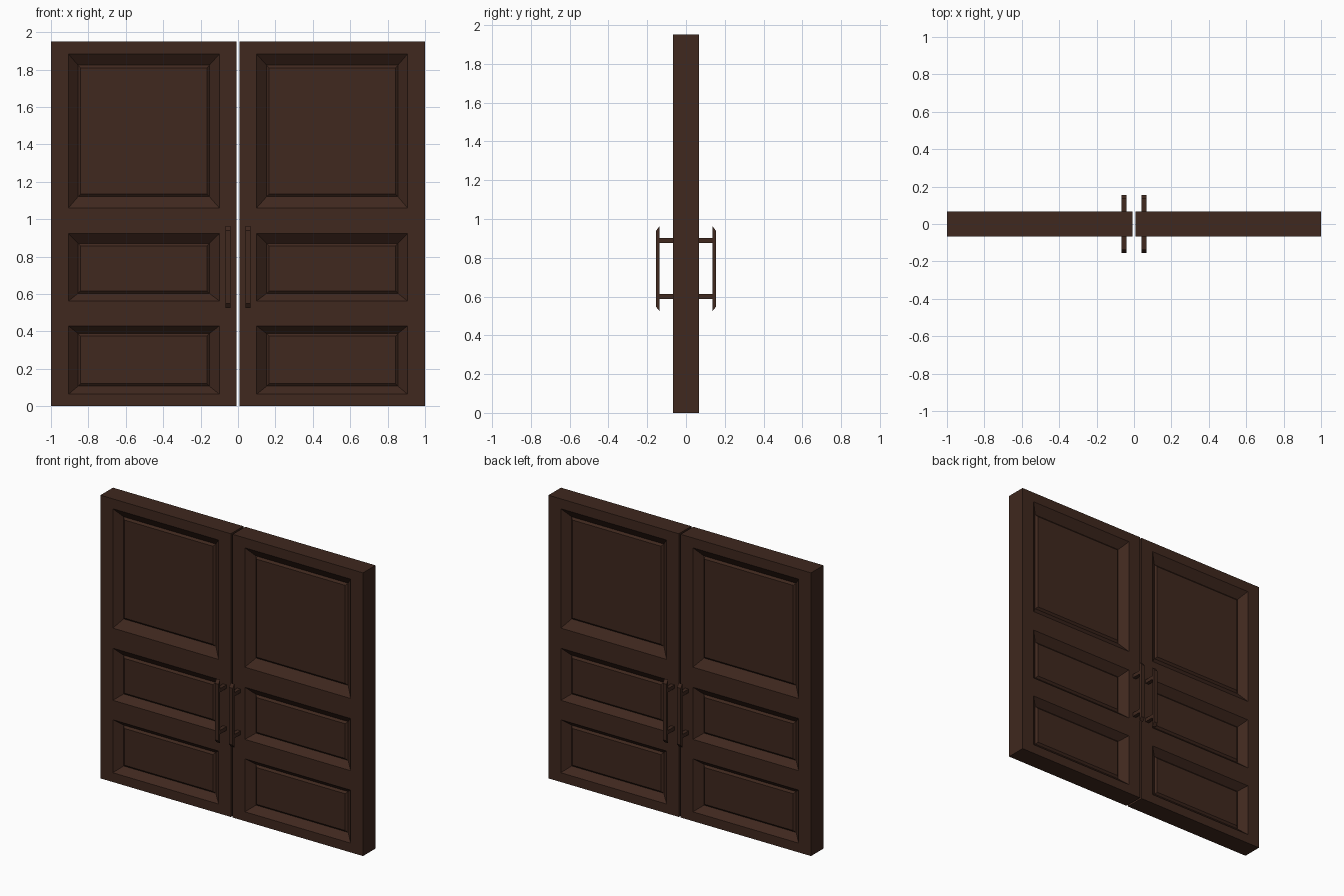
import bpy, bmesh

if "Cube" in bpy.data.objects:
    bpy.data.objects.remove(bpy.data.objects["Cube"])

wood = bpy.data.materials.new("dark_wood")
wood.diffuse_color = (0.05, 0.021, 0.013, 1)
wood.use_nodes = True
wood.node_tree.nodes["Principled BSDF"].inputs["Base Color"].default_value = wood.diffuse_color

T = 0.068                                   # half thickness of a leaf
XS = [0.007, 0.10, 0.906, 1.0]              # stile edges
ZS = [0, 0.064, 0.429, 0.563, 0.922, 1.06, 1.882, 1.95]   # rail edges
# groove rectangle (z low, z high) inside each panel opening, keyed by rail row
GROOVES = {1: (0.107, 0.388), 3: (0.603, 0.870), 5: (1.12, 1.823)}
GX = (0.153, 0.855)


def finish(name, bm):
    bmesh.ops.remove_doubles(bm, verts=bm.verts, dist=1e-5)
    bmesh.ops.recalc_face_normals(bm, faces=bm.faces)
    me = bpy.data.meshes.new(name)
    bm.to_mesh(me)
    bm.free()
    me.materials.append(wood)
    ob = bpy.data.objects.new(name, me)
    bpy.context.collection.objects.link(ob)
    return ob


def face(bm, pts):
    return bm.faces.new([bm.verts.new(p) for p in pts])


def rect(x0, x1, z0, z1, y):
    return [(x0, y, z0), (x1, y, z0), (x1, y, z1), (x0, y, z1)]


def panel(bm, s, x0, x1, z0, z1, groove):
    # sloped moulding down to a groove, then a slightly raised field
    gx0, gx1 = GX
    gz0, gz1 = groove
    f = 0.014
    rings = [rect(x0, x1, z0, z1, s * T),
             rect(gx0, gx1, gz0, gz1, s * (T - 0.045)),
             rect(gx0 + f, gx1 - f, gz0 + f, gz1 - f, s * (T - 0.033))]
    for a, b in zip(rings, rings[1:]):
        for i in range(4):
            j = (i + 1) % 4
            face(bm, [a[i], a[j], b[j], b[i]])
    face(bm, rings[-1])


def door_leaf(name, side):
    bm = bmesh.new()
    for s in (-1, 1):
        for i in range(3):
            for k in range(7):
                cell = (XS[i], XS[i + 1], ZS[k], ZS[k + 1])
                if i == 1 and k in GROOVES:
                    panel(bm, s, *cell, GROOVES[k])
                else:
                    face(bm, rect(*cell, s * T))
    # leaf edges
    for x in (XS[0], XS[-1]):
        for a, b in zip(ZS, ZS[1:]):
            face(bm, [(x, -T, a), (x, T, a), (x, T, b), (x, -T, b)])
    for z in (ZS[0], ZS[-1]):
        for a, b in zip(XS, XS[1:]):
            face(bm, [(a, -T, z), (b, -T, z), (b, T, z), (a, T, z)])
    for v in bm.verts:
        v.co.x *= side
    finish(name, bm)


def prism(bm, profile, x0, x1):
    # extrude a (y, z) profile along x
    face(bm, [(x0, y, z) for y, z in profile])
    face(bm, [(x1, y, z) for y, z in profile])
    for (ya, za), (yb, zb) in zip(profile, profile[1:] + profile[:1]):
        face(bm, [(x0, ya, za), (x1, ya, za), (x1, yb, zb), (x0, yb, zb)])


def handle(name, side, s):
    x0, x1 = side * 0.040, side * 0.068
    # grip bar with slanted ends
    bm = bmesh.new()
    prism(bm, [(s * 0.137, 0.525), (s * 0.155, 0.548),
               (s * 0.155, 0.938), (s * 0.137, 0.962)], x0, x1)
    finish(name + "_bar", bm)
    # standoffs joining the bar to the leaf
    for label, z in (("lower", 0.600), ("upper", 0.888)):
        bm = bmesh.new()
        prism(bm, [(s * 0.06, z - 0.013), (s * 0.138, z - 0.013),
                   (s * 0.138, z + 0.013), (s * 0.06, z + 0.013)],
              x0 + side * 0.001, x1 - side * 0.001)
        finish(f"{name}_{label}_standoff", bm)


for side, side_name in ((-1, "left"), (1, "right")):
    door_leaf(side_name + "_door", side)
    for s, face_name in ((-1, "front"), (1, "back")):
        handle(f"{side_name}_{face_name}_handle", side, s)
